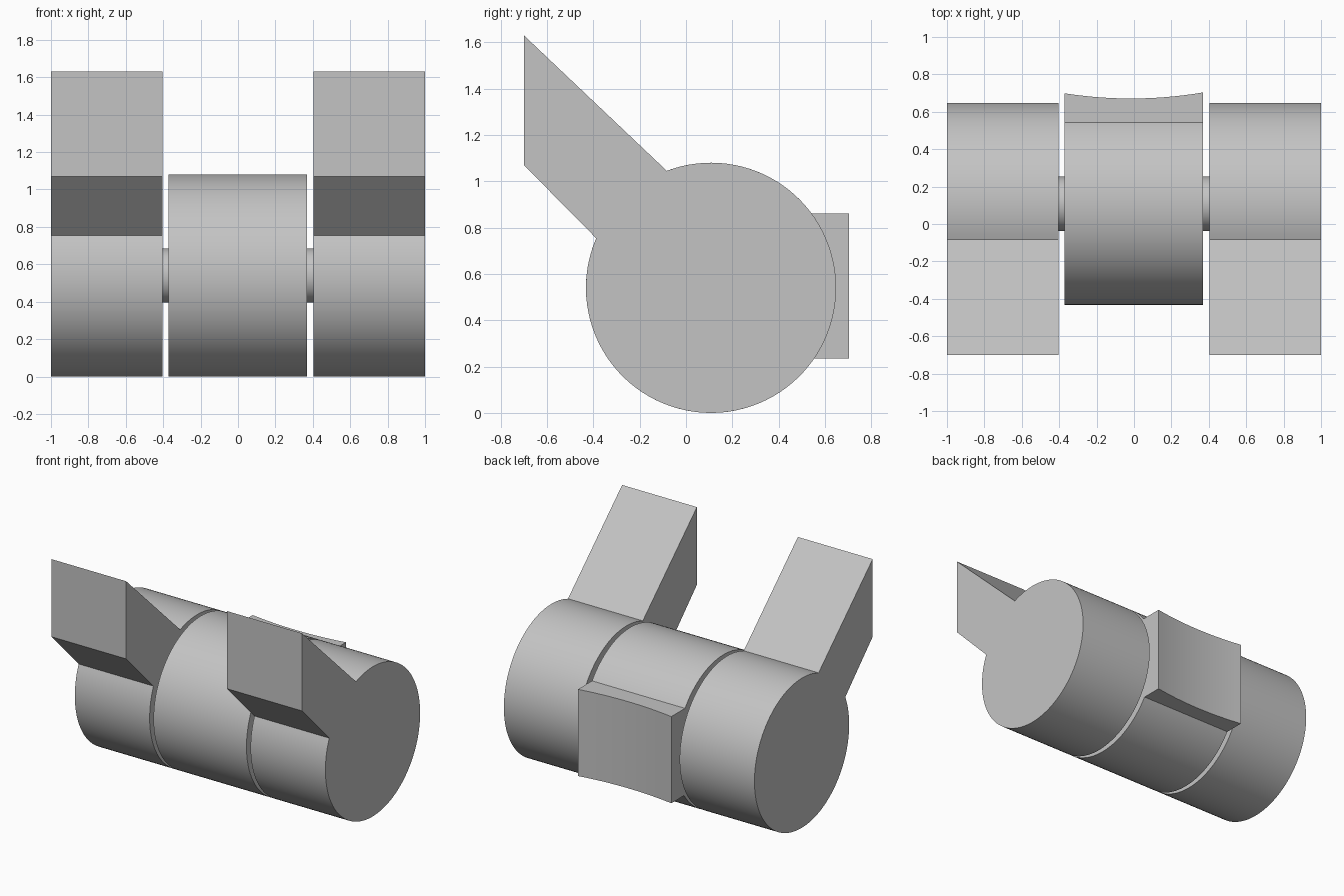
import bpy, bmesh, math
from mathutils import Vector

if "Cube" in bpy.data.objects:
    bpy.data.objects.remove(bpy.data.objects["Cube"], do_unlink=True)

# One plain grey for the whole hinge
grey = bpy.data.materials.new("light grey")
grey.use_nodes = True
colour = (0.55, 0.55, 0.55, 1)
grey.diffuse_color = colour
grey.node_tree.nodes["Principled BSDF"].inputs["Base Color"].default_value = colour

CY, CZ, R = 0.108, 0.54, 0.54      # hinge axis and barrel radius


def extrude(name, outline, direction):
    """Extrude a planar outline of 3D points along a vector."""
    bm = bmesh.new()
    face = bm.faces.new([bm.verts.new(p) for p in outline])
    result = bmesh.ops.extrude_face_region(bm, geom=[face], use_keep_orig=True)
    moved = [v for v in result["geom"] if isinstance(v, bmesh.types.BMVert)]
    bmesh.ops.translate(bm, verts=moved, vec=Vector(direction))
    bmesh.ops.recalc_face_normals(bm, faces=bm.faces)
    mesh = bpy.data.meshes.new(name)
    bm.to_mesh(mesh)
    bm.free()
    mesh.materials.append(grey)
    obj = bpy.data.objects.new(name, mesh)
    bpy.context.collection.objects.link(obj)
    bpy.ops.object.select_all(action="DESELECT")
    obj.select_set(True)
    bpy.context.view_layer.objects.active = obj
    bpy.ops.object.shade_smooth_by_angle(angle=math.radians(30))
    return obj


def arc(x, radius, start, end, steps):
    """Points around the hinge axis, including both ends."""
    angles = [start + (end - start) * i / steps for i in range(steps + 1)]
    return [(x, CY + radius * math.cos(a), CZ + radius * math.sin(a)) for a in angles]


def barrel(name, x0, x1, radius):
    return extrude(name, arc(x0, radius, 0, math.tau, 96)[:-1], (x1 - x0, 0, 0))


# Outer knuckles, each with a slanted arm cut off vertically at the front
low, high = (-0.39, 0.755), (-0.083, 1.045)
start = math.atan2(low[1] - CZ, low[0] - CY)
end = math.atan2(high[1] - CZ, high[0] - CY)
for name, x0, x1 in (("right_knuckle_arm", -1.0, -0.403),
                     ("left_knuckle_arm", 0.403, 1.0)):
    outline = arc(x0, R, start, end + math.tau, 90)
    outline += [(x0, -0.70, 1.63), (x0, -0.70, 1.07)]
    extrude(name, outline, (x1 - x0, 0, 0))

# Central knuckle and the thin pin that joins all three
barrel("centre_knuckle", -0.372, 0.37, R)
barrel("hinge_pin", -0.45, 0.45, 0.145)

# Rear mounting block with a shallow concave back
X0, X1, BOTTOM, TOP = -0.372, 0.37, 0.235, 0.86
MID, SAG = -0.015, 0.03
back = []
for i in range(25):
    x = X0 + (X1 - X0) * i / 24
    back.append((x, 0.671 + SAG * ((x - MID) / 0.37) ** 2, BOTTOM))
extrude("mounting_block", back + [(X1, 0.45, BOTTOM), (X0, 0.45, BOTTOM)],
        (0, 0, TOP - BOTTOM))
